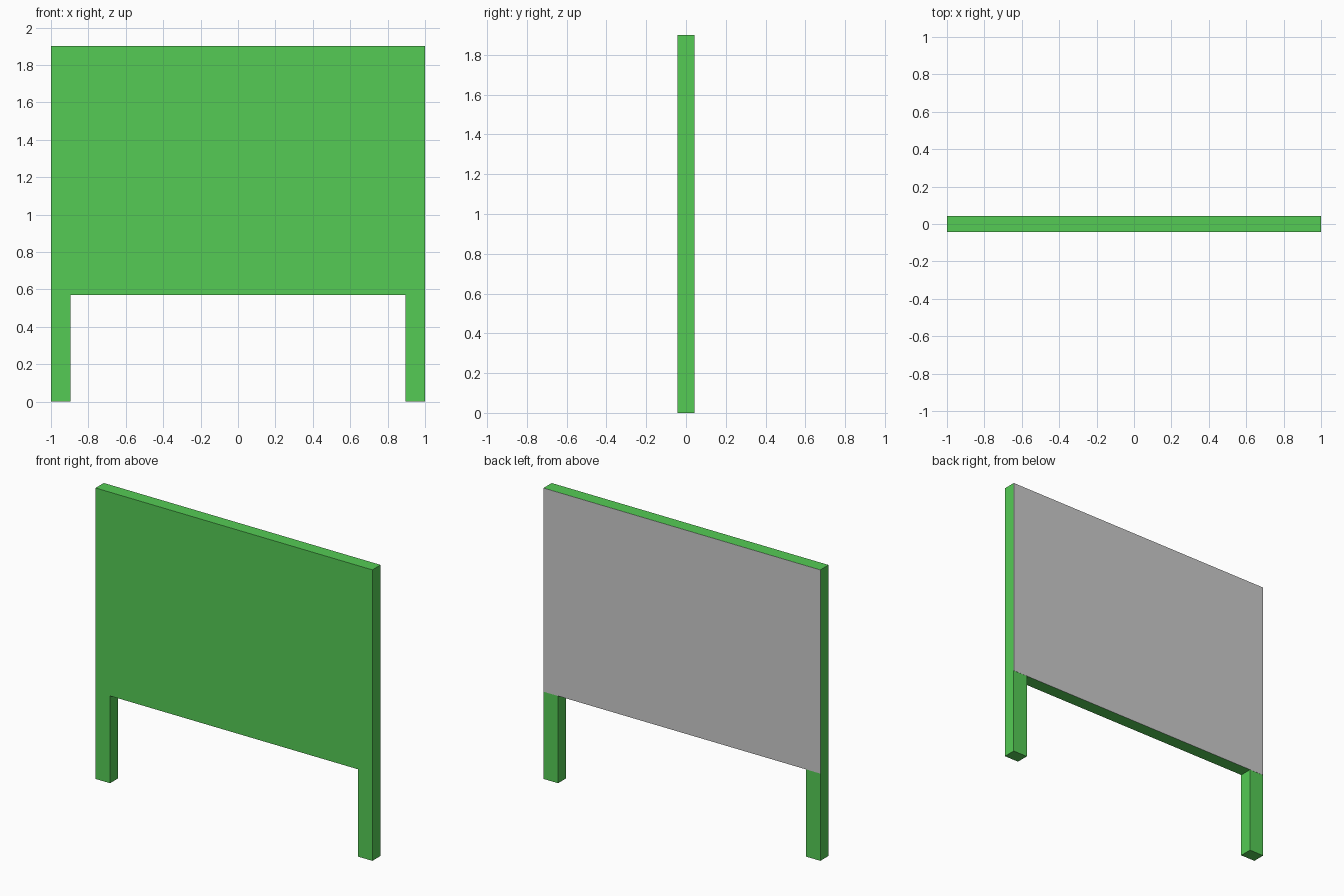
import bpy, bmesh
from mathutils import Vector

if "Cube" in bpy.data.objects:
    bpy.data.objects.remove(bpy.data.objects["Cube"])

HALF_W, TOP, BOARD_Z, LEG_W, HALF_T = 1.0, 1.9, 0.57, 0.105, 0.042


def extruded_outline(name, outline, y0, y1, color=None):
    """Extrude an x-z outline (counter-clockwise seen from the front) from y0 to y1."""
    bm = bmesh.new()
    face = bm.faces.new([bm.verts.new((x, y0, z)) for x, z in outline])
    new = bmesh.ops.extrude_face_region(bm, geom=[face], use_keep_orig=True)["geom"]
    verts = [g for g in new if isinstance(g, bmesh.types.BMVert)]
    bmesh.ops.translate(bm, verts=verts, vec=Vector((0, y1 - y0, 0)))
    bmesh.ops.recalc_face_normals(bm, faces=bm.faces)
    mesh = bpy.data.meshes.new(name)
    bm.to_mesh(mesh)
    bm.free()
    obj = bpy.data.objects.new(name, mesh)
    bpy.context.collection.objects.link(obj)
    if color:
        mat = bpy.data.materials.new(name + "_paint")
        mat.diffuse_color = color
        mat.use_nodes = True
        mat.node_tree.nodes["Principled BSDF"].inputs["Base Color"].default_value = mat.diffuse_color
        mesh.materials.append(mat)
    return obj


# Green sign body: board and two legs in one arch-shaped outline
right = [(HALF_W - LEG_W, BOARD_Z), (HALF_W - LEG_W, 0), (HALF_W, 0), (HALF_W, TOP)]
outline = right + [(-x, z) for x, z in reversed(right)]
extruded_outline("sign_board_with_legs", outline, -HALF_T, HALF_T, (0.09, 0.6, 0.09, 1))

# Grey sheet covering the back of the board
sheet = [(-HALF_W, BOARD_Z), (HALF_W, BOARD_Z), (HALF_W, TOP), (-HALF_W, TOP)]
extruded_outline("back_sheet", sheet, HALF_T, HALF_T + 0.001)
